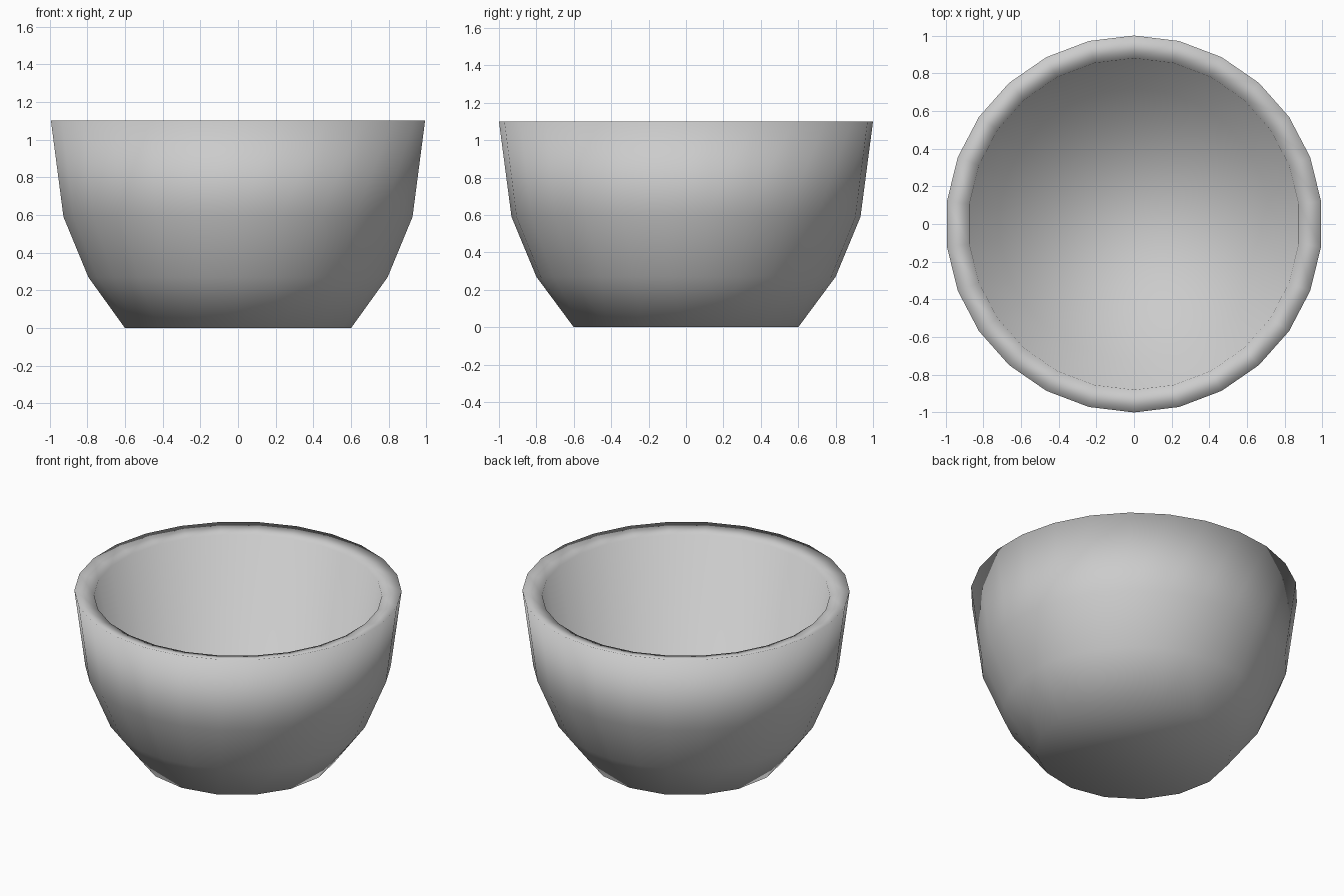
import bpy, bmesh, math

if "Cube" in bpy.data.objects:
    bpy.data.objects.remove(bpy.data.objects["Cube"])

# Cup profile as (radius, height, sides): base, up the wall, over the rim, down inside
PROFILE = [
    (0.60, 0.00, 16), (0.80, 0.27, 26), (0.933, 0.59, 26), (1.00, 1.10, 26),
    (0.88, 1.07, 26), (0.72, 0.24, 26),
]


def ring(bm, radius, height, sides):
    """A closed loop of edges whose first corner points to +y."""
    angles = [2 * math.pi * i / sides for i in range(sides)]
    verts = [bm.verts.new((-radius * math.sin(a), radius * math.cos(a), height)) for a in angles]
    return [bm.edges.new((verts[i], verts[(i + 1) % sides])) for i in range(sides)]


# Cup: stacked rings bridged together, capped under the base and at the inner floor
bm = bmesh.new()
rings = [ring(bm, *point) for point in PROFILE]
for low, high in zip(rings, rings[1:]):
    bmesh.ops.bridge_loops(bm, edges=low + high)
for loop in (rings[0], rings[-1]):
    bmesh.ops.contextual_create(bm, geom=loop)
bmesh.ops.recalc_face_normals(bm, faces=bm.faces)

# Fully smooth shading, also across the rim and base
for face in bm.faces:
    face.smooth = True

mesh = bpy.data.meshes.new("cup")
bm.to_mesh(mesh)
bm.free()
bpy.context.collection.objects.link(bpy.data.objects.new("cup", mesh))
